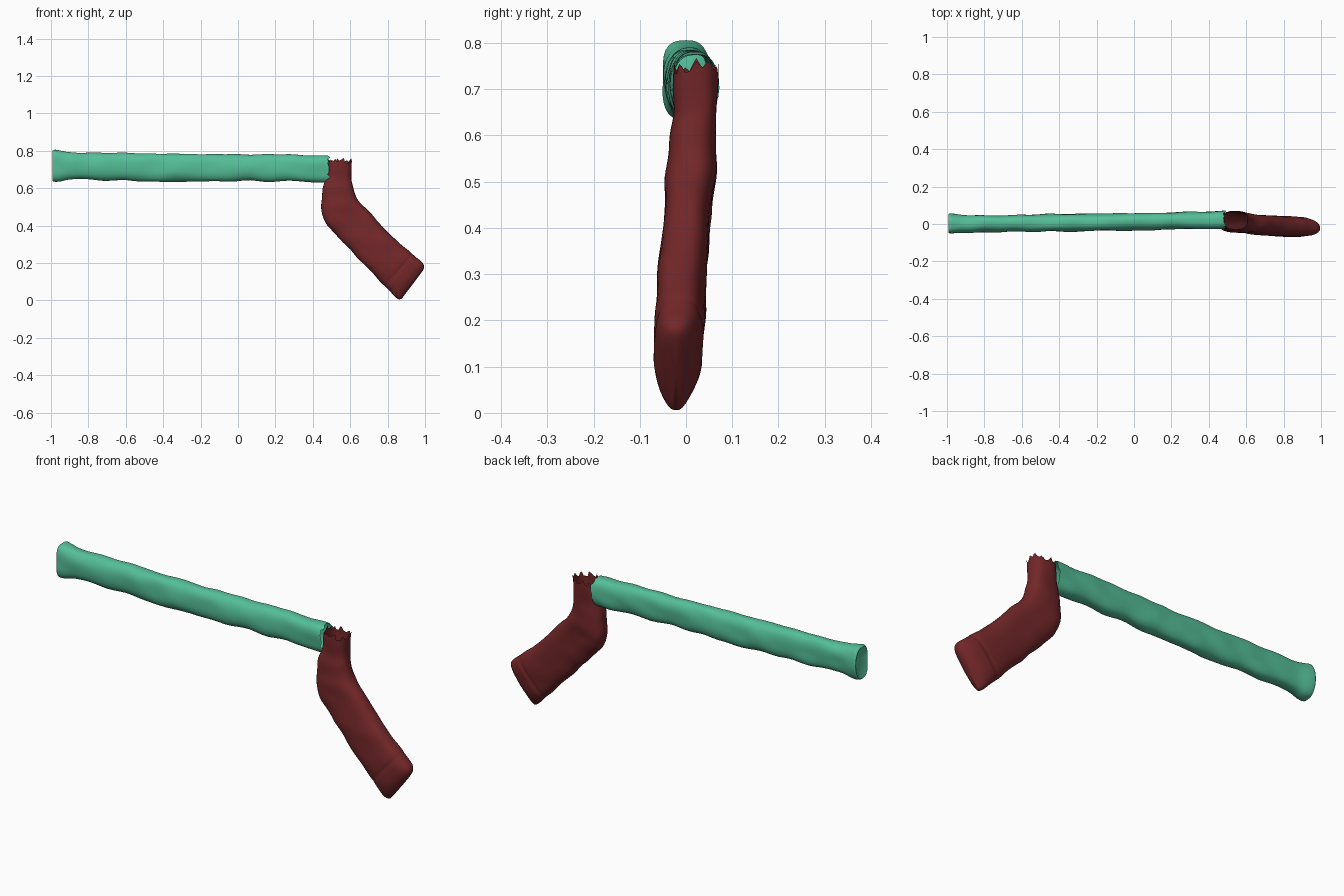
import bpy, bmesh, math, random
from mathutils import Vector, noise

if "Cube" in bpy.data.objects:
    bpy.data.objects.remove(bpy.data.objects["Cube"])

random.seed(4)
N = 36


def catmull(keys, steps):
    """Smoothly interpolate a list of key tuples."""
    out = []
    for i in range(len(keys) - 1):
        p = [Vector(keys[min(max(i + k, 0), len(keys) - 1)]) for k in (-1, 0, 1, 2)]
        for s in range(steps):
            t = s / steps
            out.append(0.5 * (2 * p[1] + (p[2] - p[0]) * t
                              + (2 * p[0] - 5 * p[1] + 4 * p[2] - p[3]) * t * t
                              + (3 * p[1] - p[0] - 3 * p[2] + p[3]) * t ** 3))
    out.append(Vector(keys[-1]))
    return out


def power(v, e):
    return math.copysign(abs(v) ** e, v)


def loft(name, keys, steps, color, expo, bump, jag, cap=0.0):
    """Skin rounded sections; key = (x, z of edge A, x, z of edge B, y centre, y half)."""
    bm = bmesh.new()
    rings = []
    sections = catmull(keys, steps)
    axis = Vector((sections[0][0] - sections[2][0], 0, sections[0][1] - sections[2][1])).normalized()
    for r, (ax, az, bx, bz, yc, hy) in enumerate(sections):
        a, b = Vector((ax, 0, az)), Vector((bx, 0, bz))
        mid, half = (a + b) / 2, (b - a) / 2
        ring = []
        for i in range(N):
            t = 2 * math.pi * i / N
            off = half * power(math.cos(t), expo) + Vector((0, hy * power(math.sin(t), expo), 0))
            co = mid + off + Vector((0, yc, 0))
            wave = noise.noise(Vector((co.x * 9, co.y * 14, co.z * 14)))
            co += off.normalized() * wave * bump
            if r == 0:
                co += axis * random.uniform(-jag, jag)
            ring.append(bm.verts.new(co))
        rings.append(ring)
    for r0, r1 in zip(rings, rings[1:]):
        for i in range(N):
            j = (i + 1) % N
            bm.faces.new((r0[i], r0[j], r1[j], r1[i]))
    # closed end, optionally recessed
    last = rings[-1]
    centre = sum((v.co for v in last), Vector()) / N
    tip = bm.verts.new(centre + Vector((cap, 0, 0)))
    for i in range(N):
        bm.faces.new((last[i], last[(i + 1) % N], tip))
    bmesh.ops.recalc_face_normals(bm, faces=bm.faces)
    me = bpy.data.meshes.new(name)
    bm.to_mesh(me)
    bm.free()
    ob = bpy.data.objects.new(name, me)
    bpy.context.collection.objects.link(ob)
    mat = bpy.data.materials.new(name + "_color")
    mat.diffuse_color = (*color, 1)
    mat.use_nodes = True
    mat.node_tree.nodes["Principled BSDF"].inputs["Base Color"].default_value = mat.diffuse_color
    me.materials.append(mat)
    bpy.ops.object.select_all(action='DESELECT')
    ob.select_set(True)
    bpy.context.view_layer.objects.active = ob
    bpy.ops.object.shade_smooth_by_angle(angle=math.radians(50))
    return ob


# long hollow tube, open at the grip, flared and closed at the far end
tube = [
    (0.485, 0.63, 0.485, 0.775, 0.022, 0.048),
    (0.30, 0.637, 0.30, 0.777, 0.018, 0.046),
    (0.00, 0.638, 0.00, 0.78, 0.012, 0.046),
    (-0.30, 0.634, -0.30, 0.783, 0.008, 0.047),
    (-0.60, 0.64, -0.60, 0.787, 0.005, 0.046),
    (-0.80, 0.647, -0.80, 0.79, 0.002, 0.046),
    (-0.90, 0.648, -0.90, 0.793, 0.0, 0.047),
    (-0.955, 0.638, -0.955, 0.805, 0.0, 0.052),
    (-0.985, 0.637, -0.98, 0.81, 0.0, 0.053),
    (-0.993, 0.642, -0.992, 0.802, 0.0, 0.047),
]
loft("tube", tube, 9, (0.09, 0.52, 0.32), 0.8, 0.008, 0.008, cap=0.03)

# bent grip with a torn open collar and a rounded foot
grip = [
    (0.485, 0.75, 0.608, 0.745, 0.022, 0.050),
    (0.470, 0.66, 0.605, 0.66, 0.020, 0.046),
    (0.450, 0.57, 0.612, 0.605, 0.015, 0.050),
    (0.446, 0.49, 0.632, 0.555, 0.012, 0.054),
    (0.468, 0.42, 0.662, 0.515, 0.006, 0.054),
    (0.510, 0.37, 0.698, 0.475, 0.002, 0.051),
    (0.580, 0.29, 0.755, 0.41, -0.004, 0.052),
    (0.680, 0.185, 0.835, 0.333, -0.010, 0.053),
    (0.765, 0.097, 0.915, 0.262, -0.014, 0.054),
    (0.785, 0.077, 0.932, 0.246, -0.015, 0.051),
    (0.803, 0.058, 0.949, 0.232, -0.016, 0.053),
    (0.832, 0.024, 0.982, 0.205, -0.020, 0.045),
    (0.855, 0.006, 0.994, 0.180, -0.022, 0.030),
    (0.873, 0.006, 0.988, 0.158, -0.022, 0.014),
]
loft("grip", grip, 5, (0.17, 0.02, 0.022), 0.72, 0.006, 0.018)
